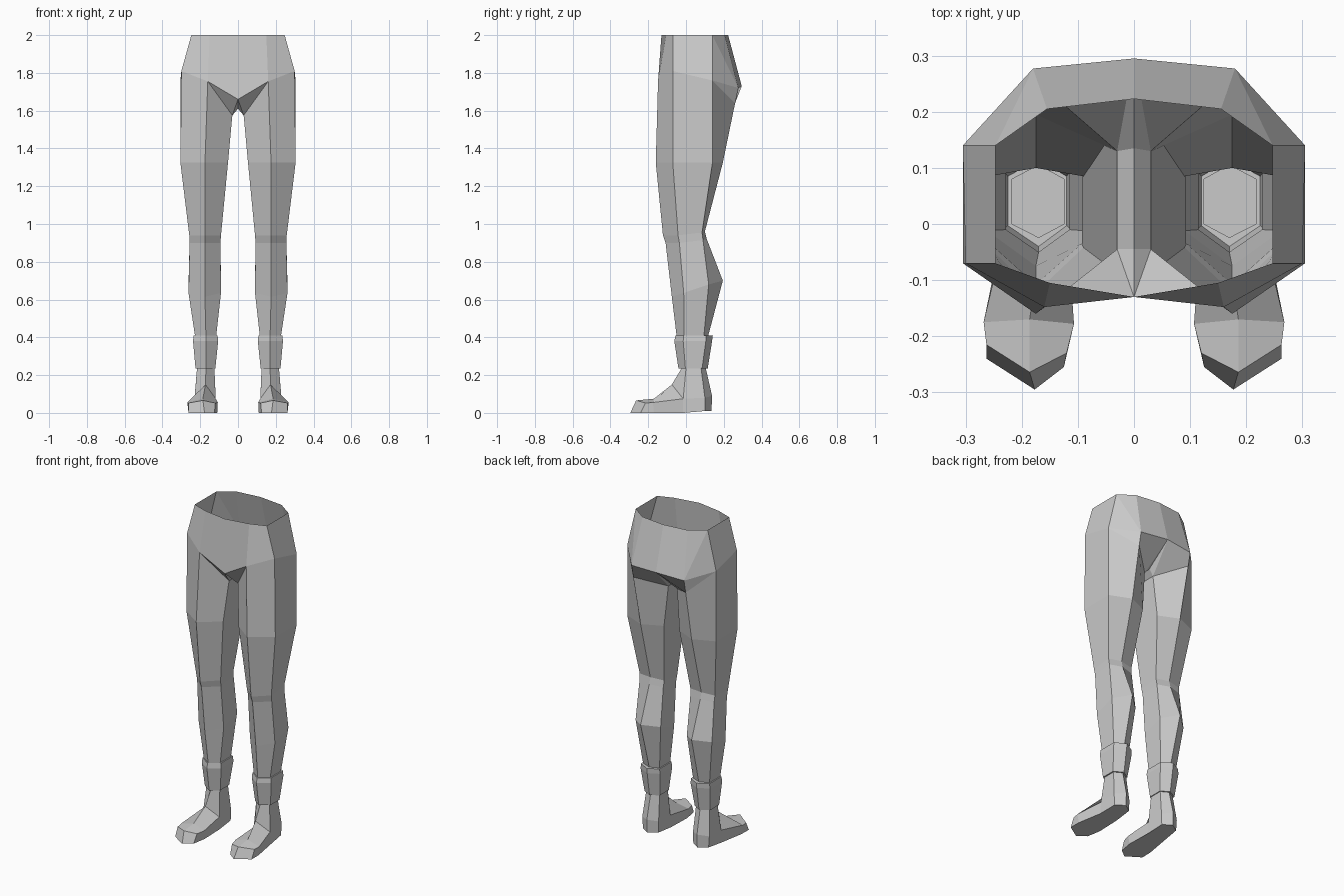
import bpy, bmesh

cube = bpy.data.objects.get("Cube")
if cube:
    bpy.data.objects.remove(cube, do_unlink=True)

grey = bpy.data.materials.new("light_grey")
grey.use_nodes = True
colour = (0.6, 0.6, 0.6, 1)
grey.diffuse_color = colour
grey.node_tree.nodes["Principled BSDF"].inputs["Base Color"].default_value = colour


def build(name, verts, faces):
    """Make the left half of a part and mirror it to the right."""
    mesh = bpy.data.meshes.new(name)
    bm = bmesh.new()
    vs = [bm.verts.new(v) for v in verts]
    for f in faces:
        bm.faces.new([vs[i] for i in f])
    bm.to_mesh(mesh)
    bm.free()
    mesh.materials.append(grey)
    obj = bpy.data.objects.new(name, mesh)
    bpy.context.collection.objects.link(obj)
    mod = obj.modifiers.new("mirror", 'MIRROR')
    mod.use_clip = True
    return obj


def hexagon(xi, xc, xo, ys, zs):
    """Six-sided section; ys and zs run front ridge, front side, back side, back ridge."""
    if not isinstance(zs, tuple):
        zs = (zs,) * 4
    order = ((xc, 0), (xo, 1), (xo, 2), (xc, 3), (xi, 2), (xi, 1))
    return [(x, ys[k], zs[k]) for x, k in order]


def loft(name, rings):
    verts = [v for r in rings for v in r]
    faces = []
    for r in range(len(rings) - 1):
        a, b = 6 * r, 6 * r + 6
        for i in range(6):
            j = (i + 1) % 6
            faces.append((a + i, b + i, b + j, a + j))
    return build(name, verts, faces)


# Pelvis: open waist, hip line and crotch
waist = [(0, -.13, 2), (.15, -.105, 2), (.247, -.07, 2),
         (.247, .14, 2), (.155, .205, 2), (0, .223, 2)]
hip = [(0, -.13, 1.66), (.16, -.148, 1.755), (.30, -.07, 1.81),
       (.305, .14, 1.76), (.18, .277, 1.72), (0, .295, 1.73)]
under = [(.18, .26, 1.64), (.03, .13, 1.575), (.03, -.045, 1.575),
         (0, -.045, 1.61), (0, .135, 1.61)]
faces = [(i, i + 6, i + 7, i + 1) for i in range(5) if i != 3]
faces += [(3, 9, 10), (3, 10, 4)]
faces += [(6, 14, 7), (6, 15, 14), (15, 16, 13, 14), (16, 11, 13),
          (11, 10, 12, 13), (9, 12, 10)]
build("pelvis", waist + hip + under, faces)

# Legs: thigh, knee and calf down to the ankle
leg_top = [hip[1], hip[2], hip[3], under[0], under[1], under[2]]
ankle = hexagon(.115, .17, .228, (-.05, -.01, .095, .118), .41)
loft("legs", [
    leg_top,
    hexagon(.053, .175, .305, (-.16, -.07, .14, .195), 1.325),
    hexagon(.09, .175, .258, (-.122, -.042, .085, .10), (.94, .94, .955, .96)),
    hexagon(.093, .175, .256, (-.108, -.035, .09, .11), (.90, .90, .915, .92)),
    hexagon(.09, .175, .262, (-.075, -.012, .12, .195), (.615, .635, .68, .70)),
    ankle])

# Ankle cuffs
foot_top = hexagon(.125, .17, .217, (-.024, 0, .08, .105), .235)
loft("ankle_cuffs", [
    ankle,
    hexagon(.108, .17, .235, (-.056, -.012, .105, .142), .41),
    hexagon(.105, .17, .238, (-.062, -.015, .105, .138), .38),
    hexagon(.12, .17, .225, (-.04, -.003, .085, .115), .235),
    foot_top])

# Feet: instep and heel ring, then the toe rows and the sole
instep = hexagon(.118, .172, .23, (-.075, -.015, .10, .138), (.15, .075, .08, .09))
middle = [(.107, -.178, .055), (.186, -.17, .075), (.268, -.175, .055)]
toe = [(.12, -.23, .052), (.186, -.264, .066), (.263, -.215, .052)]
sole = [(.172, .135, .01), (.225, .10, .01), (.235, -.015, 0), (.262, -.17, 0),
        (.263, -.24, 0), (.177, -.295, 0), (.125, -.255, 0), (.11, -.17, 0),
        (.115, -.015, 0), (.12, .10, .01)]
# indices: foot_top 0-5, instep 6-11, middle 12-14, toe 15-17, sole 18-27
faces = [(i, i + 6, (i + 1) % 6 + 6, (i + 1) % 6) for i in range(6)]
faces += [(11, 12, 13, 6), (6, 13, 14, 7),        # instep slope
          (12, 15, 16, 13), (13, 16, 17, 14),     # toe top
          (15, 24, 23, 16), (16, 23, 22, 17),     # toe front
          (17, 22, 21, 14), (14, 21, 20, 7),      # outer side
          (7, 20, 19, 8), (8, 19, 18, 9),
          (9, 18, 27, 10), (10, 27, 26, 11),      # heel and inner side
          (11, 26, 25, 12), (12, 25, 24, 15),
          tuple(range(18, 28))]                   # sole
build("feet", foot_top + instep + middle + toe + sole, faces)
